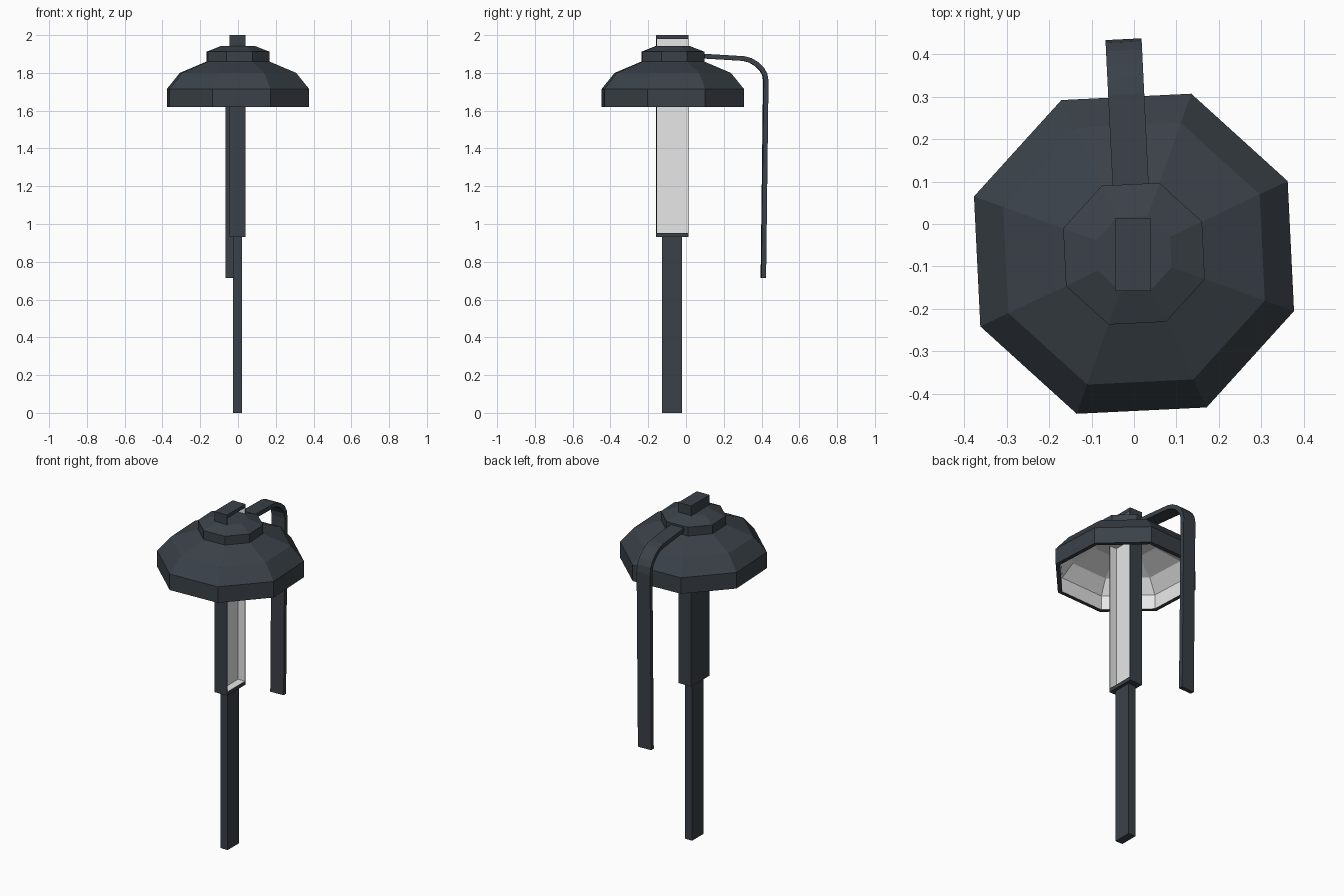
import bpy, bmesh, math
from mathutils import Vector

if "Cube" in bpy.data.objects:
    bpy.data.objects.remove(bpy.data.objects["Cube"], do_unlink=True)


def material(name, rgb):
    m = bpy.data.materials.new(name)
    m.use_nodes = True
    m.diffuse_color = (*rgb, 1)
    m.node_tree.nodes["Principled BSDF"].inputs["Base Color"].default_value = (*rgb, 1)
    return m


DARK = material("dark slate", (0.042, 0.053, 0.065))
LIGHT = material("light grey", (0.80, 0.80, 0.80))

AXIS_Y = -0.07               # lamp head centre
TURN = math.radians(2.8)     # slight twist of the lamp head


def finish(name, bm, recalc=True):
    if recalc:
        bmesh.ops.recalc_face_normals(bm, faces=bm.faces)
    mesh = bpy.data.meshes.new(name)
    bm.to_mesh(mesh)
    bm.free()
    mesh.materials.append(DARK)
    mesh.materials.append(LIGHT)
    ob = bpy.data.objects.new(name, mesh)
    bpy.context.collection.objects.link(ob)
    return ob


def box(lo, hi):
    bm = bmesh.new()
    bmesh.ops.create_cube(bm, size=1)
    for v in bm.verts:
        v.co = Vector([hi[i] if v.co[i] > 0 else lo[i] for i in range(3)])
    return bm


def lathe(name, profile, light_from=99, sides=8):
    """Spin (radius, z) points; segments from light_from onward are light."""
    bm = bmesh.new()
    rings = []
    for r, z in profile:
        ring = []
        for k in range(sides):
            a = TURN + math.pi * (2 * k + 1) / sides
            ring.append(bm.verts.new((r * math.cos(a), AXIS_Y + r * math.sin(a), z)))
        rings.append(ring)
    for s in range(len(rings) - 1):
        a, b = rings[s], rings[s + 1]
        for k in range(sides):
            n = (k + 1) % sides
            bm.faces.new((a[k], a[n], b[n], b[k])).material_index = int(s >= light_from)
    bm.faces.new(rings[0])
    bm.faces.new(rings[-1]).material_index = int(light_from < 99)
    return finish(name, bm)


# Lower post
finish("post", box((-0.026, -0.128, 0), (0.022, -0.02, 0.94)))

# Upper housing with a light recess open towards +x
bm = box((-0.044, -0.158, 0.93), (0.039, 0.014, 2.0))
side = max(bm.faces, key=lambda f: f.calc_center_median().x)
bmesh.ops.inset_region(bm, faces=[side], thickness=0.005)
mid = side.calc_center_median()
for v in side.verts:
    v.co.z = 1.98 if v.co.z > mid.z else 0.952
res = bmesh.ops.extrude_discrete_faces(bm, faces=[side])
recess = res["faces"][0]
bmesh.ops.translate(bm, verts=recess.verts, vec=(-0.045, 0, 0))
for f in bm.faces:
    if f == recess or any(e in recess.edges for e in f.edges):
        f.material_index = 1
finish("housing", bm)

# Faceted shade: dark shell, light lining
lathe("shade", [(0.177, 1.86), (0.327, 1.80), (0.40, 1.715), (0.40, 1.62),
                (0.375, 1.62), (0.375, 1.705), (0.312, 1.78), (0.172, 1.835)], light_from=4)

# Cap on top of the shade
lathe("cap", [(0.177, 1.855), (0.177, 1.912), (0.094, 1.943)])

# Flat strap bent over the rear of the shade: (distance behind axis, z)
path = [Vector(p) for p in [(0.14, 1.890), (0.374, 1.876), (0.410, 1.867), (0.442, 1.848),
                            (0.470, 1.822), (0.487, 1.793), (0.493, 1.758), (0.480, 0.715)]]
bm = bmesh.new()
sections = []
for i, p in enumerate(path):
    d_in = (p - path[max(i - 1, 0)]).normalized()
    d_out = (path[min(i + 1, len(path) - 1)] - p).normalized()
    d = (d_in + d_out).normalized()
    n = Vector((-d.y, d.x)) * 0.0125
    sec = []
    for x, s in ((-0.0425, 1), (0.0425, 1), (0.0425, -1), (-0.0425, -1)):
        y, z = p.x + s * n.x, p.y + s * n.y
        sec.append(bm.verts.new((x * math.cos(TURN) - y * math.sin(TURN),
                                 AXIS_Y + x * math.sin(TURN) + y * math.cos(TURN), z)))
    sections.append(sec)
for a, b in zip(sections, sections[1:]):
    for k in range(4):
        n = (k + 1) % 4
        bm.faces.new((a[k], a[n], b[n], b[k]))
bm.faces.new(sections[0])
bm.faces.new(sections[-1])
finish("strap", bm)
